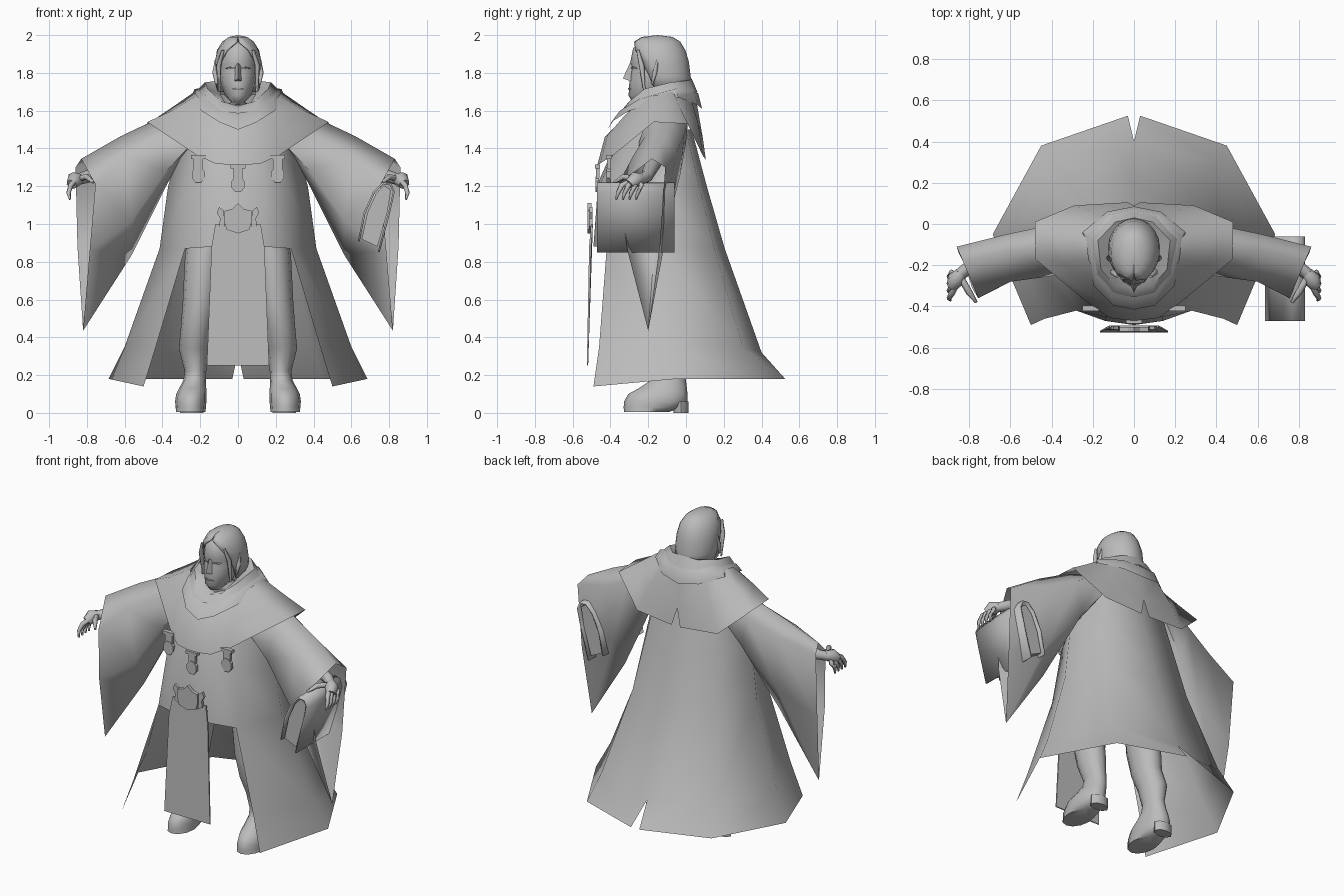
import bpy, bmesh, math
from mathutils import Vector

cloth = bpy.data.materials.new("plain_grey")
cloth.diffuse_color = (0.5, 0.5, 0.5, 1)


def finish(name, bm, mirror=False, angle=50, thick=0):
    bmesh.ops.remove_doubles(bm, verts=bm.verts, dist=0.0005)
    bmesh.ops.recalc_face_normals(bm, faces=bm.faces)
    me = bpy.data.meshes.new(name)
    bm.to_mesh(me)
    bm.free()
    ob = bpy.data.objects.new(name, me)
    bpy.context.collection.objects.link(ob)
    me.materials.append(cloth)
    if mirror:
        m = ob.modifiers.new("mirror", 'MIRROR')
        m.use_clip = True
        m.merge_threshold = 0.001
    if thick:
        s = ob.modifiers.new("thickness", 'SOLIDIFY')
        s.thickness = thick
    bpy.ops.object.select_all(action='DESELECT')
    ob.select_set(True)
    bpy.context.view_layer.objects.active = ob
    bpy.ops.object.shade_smooth_by_angle(angle=math.radians(angle))
    return ob


def loft(rows, closed=False, caps=False, skip=lambda r, c: False, bm=None):
    """Skin a list of equally long point rows."""
    bm = bm or bmesh.new()
    vs = [[bm.verts.new(p) for p in row] for row in rows]
    n = len(rows[0])
    for r in range(len(rows) - 1):
        for c in range(n if closed else n - 1):
            if not skip(r, c):
                d = (c + 1) % n
                bm.faces.new((vs[r][c], vs[r][d], vs[r + 1][d], vs[r + 1][c]))
    if caps:
        bm.faces.new(vs[0])
        bm.faces.new(vs[-1])
    return bm


def oval(z, cx, rx, yf, yb, n=12, start=0):
    """Ring, or arc open at the front when start > 0 (degrees)."""
    out = []
    for i in range(n):
        t = i / n if start == 0 else i / (n - 1)
        a = math.radians(start) + t * (2 * math.pi - 2 * math.radians(start))
        out.append((cx + rx * math.sin(a), (yf + yb) / 2 - math.cos(a) * (yb - yf) / 2, z))
    return out


def tube(bm, pts, radii, n=6):
    """Tapered tube through points."""
    pts = [Vector(p) for p in pts]
    rows = []
    for i, p in enumerate(pts):
        d = pts[min(i + 1, len(pts) - 1)] - pts[max(i - 1, 0)]
        q = d.to_track_quat('Z', 'Y')
        rows.append([p + q @ Vector((radii[i] * math.cos(2 * math.pi * k / n),
                                     radii[i] * math.sin(2 * math.pi * k / n), 0)) for k in range(n)])
    return loft(rows, True, True, bm=bm)


def plate(bm, outline, y0, y1):
    """Front-facing plate from an x, z outline."""
    return loft([[(x, y, z) for x, z in outline] for y in (y0, y1)], True, True, bm=bm)


# robe: columns run from front centre to back centre, open below the belly
robe = [
    [(0, -.34, 1.5), (.12, -.33, 1.5), (.2, -.27, 1.5), (.28, -.14, 1.5), (.2, .0, 1.5), (0, .03, 1.5)],
    [(0, -.465, 1.22), (.14, -.45, 1.22), (.25, -.37, 1.22), (.37, -.15, 1.2), (.24, .07, 1.2), (0, .11, 1.2)],
    [(0, -.49, .88), (.14, -.47, .88), (.28, -.42, .87), (.415, -.14, .87), (.28, .15, .87), (0, .205, .87)],
    [(0, -.49, .87), (.14, -.47, .87), (.435, -.46, .35), (.6, -.08, .35), (.4, .3, .35), (0, .4, .32)],
    [(0, -.49, .86), (.14, -.47, .86), (.5, -.49, .14), (.685, -.05, .18), (.45, .38, .18), (.03, .525, .18)]]
finish("robe", loft(robe, skip=lambda r, c: r >= 2 and c < 2), True, 60)

# front hanging panel
panel = [[(-w, y, z) for w, y, z in rows] + [(w, y, z) for w, y, z in reversed(rows)]
         for rows in ([(.12, -.503, 1.0), (.14, -.513, .88), (.165, -.525, .25)],
                      [(.12, -.493, 1.0), (.14, -.503, .88), (.165, -.518, .25)])]
finish("front_panel", loft(panel, True, True), angle=30)

# shoulder cape with a small notch in the back hem
cape = [
    [(0, -.34, 1.55), (.1, -.32, 1.58), (.17, -.27, 1.62), (.22, -.17, 1.68), (.23, -.07, 1.7), (.14, .02, 1.69), (0, .05, 1.68)],
    [(0, -.43, 1.46), (.12, -.415, 1.47), (.2, -.35, 1.49), (.35, -.19, 1.6), (.36, -.03, 1.61), (.22, .065, 1.53), (0, .09, 1.45)],
    [(0, -.47, 1.31), (.12, -.455, 1.32), (.22, -.385, 1.365), (.48, -.17, 1.54), (.48, .01, 1.53), (.29, .09, 1.36), (.03, .105, 1.34)]]
finish("shoulder_cape", loft(cape), True, 80)

# folded cowl around the neck, two overlapping layers
outer = [
    [(0, -.415, 1.5), (.1, -.395, 1.54), (.195, -.3, 1.6), (.25, -.04, 1.67), (.13, .06, 1.63), (0, .085, 1.61)],
    [(0, -.37, 1.57), (.11, -.35, 1.6), (.19, -.25, 1.66), (.23, -.06, 1.715), (.12, .045, 1.7), (0, .065, 1.69)],
    [(0, -.29, 1.6), (.09, -.28, 1.62), (.15, -.2, 1.69), (.16, -.08, 1.72), (.09, .0, 1.73), (0, .02, 1.73)]]
finish("outer_cowl", loft(outer), True, 60)
inner = [
    [(0, -.355, 1.585), (.1, -.335, 1.6), (.185, -.25, 1.65), (.215, -.07, 1.71), (.11, .04, 1.7), (0, .06, 1.7)],
    [(0, -.31, 1.625), (.09, -.3, 1.65), (.16, -.22, 1.715), (.175, -.08, 1.75), (.09, .01, 1.76), (0, .03, 1.77)],
    [(0, -.22, 1.61), (.06, -.2, 1.63), (.09, -.16, 1.68), (.1, -.09, 1.72), (.06, -.03, 1.74), (0, -.02, 1.74)]]
finish("inner_cowl", loft(inner), True, 60)

# neck, head and nose
head = [oval(z, 0, rx, yf, yb) for z, rx, yf, yb in (
    (1.52, .09, -.25, -.05), (1.63, .07, -.24, -.06), (1.645, .035, -.285, -.1), (1.68, .07, -.304, -.08),
    (1.75, .093, -.3, -.04), (1.8, .1, -.295, -.02), (1.83, .1, -.288, -.02), (1.85, .102, -.296, -.01),
    (1.93, .092, -.28, -.03), (1.97, .06, -.24, -.07))]
finish("head", loft(head, True, True), angle=70)
bm = loft([[(-.02, -.29, 1.755), (0, -.334, 1.77), (.02, -.29, 1.755)],
           [(-.012, -.285, 1.85), (0, -.298, 1.85), (.012, -.285, 1.85)]], True, True)
finish("nose", bm, angle=80)
bm = bmesh.new()
for s in (-1, 1):
    tube(bm, [(s * .02, -.288, 1.826), (s * .045, -.28, 1.828), (s * .065, -.262, 1.824)], [.003, .006, .003])
tube(bm, [(-.03, -.293, 1.715), (0, -.302, 1.716), (.03, -.293, 1.715)], [.002, .006, .002])
finish("eyes_and_mouth", bm)

# hair shell, parted around the face
hair = [oval(z, 0, rx, yf, yb, 15, st) for z, rx, yf, yb, st in (
    (1.7, .112, -.23, .03, 62), (1.78, .126, -.255, .025, 56), (1.86, .124, -.283, .015, 48),
    (1.92, .112, -.29, -.003, 32), (1.965, .085, -.275, -.03, 5), (1.99, .05, -.235, -.07, .5),
    (2.0, 0, -.15, -.15, .5))]
finish("hair", loft(hair), angle=70, thick=.008)
bm = bmesh.new()
for s in (-1, 1):
    tube(bm, [(s * .08, -.255, 1.92), (s * .102, -.235, 1.84), (s * .1, -.22, 1.7)], [.008, .014, .006])
    tube(bm, [(s * .117, -.15, 1.87), (s * .122, -.165, 1.8), (s * .115, -.18, 1.74)], [.006, .014, .006])
finish("hair_locks", bm, angle=80)

# wide hanging sleeves
sleeve = [
    [(.3, -.1, 1.6), (.28, .01, 1.54), (.25, -.0, 1.43), (.24, -.12, 1.41), (.24, -.25, 1.43), (.28, -.22, 1.52)],
    [(.44, -.1, 1.55), (.43, -.01, 1.47), (.38, -.03, 1.26), (.37, -.14, 1.22), (.38, -.25, 1.28), (.42, -.22, 1.46)],
    [(.62, -.13, 1.465), (.62, -.05, 1.38), (.59, -.09, 1.02), (.56, -.17, .84), (.56, -.26, 1.02), (.6, -.28, 1.36)],
    [(.83, -.18, 1.345), (.86, -.11, 1.3), (.85, -.14, .88), (.82, -.2, .435), (.785, -.31, .86), (.755, -.36, 1.21)]]
finish("sleeves", loft(sleeve, True), True, 75)

# forearms, palms and fingers
bm = bmesh.new()
tube(bm, [(.6, -.17, 1.33), (.8, -.21, 1.25), (.85, -.25, 1.235)], [.045, .033, .03], 8)
tube(bm, [(.84, -.24, 1.24), (.865, -.27, 1.235), (.88, -.3, 1.21)], [.03, .042, .03], 8)
for i in range(4):
    y = -.345 + i * .035
    tube(bm, [(.86, -.29 + i * .012, 1.23), (.885, y + .005, 1.205), (.897, y - .015, 1.165),
              (.89, y - .025, 1.13)], [.014, .015, .012, .006])
tube(bm, [(.84, -.26, 1.24), (.8, -.33, 1.25), (.765, -.38, 1.22)], [.017, .016, .007])
finish("hands", bm, True, 70)

# book carried under one hand: curved cover and pages
cover = [(.635, .91), (.665, 1.06), (.715, 1.17), (.765, 1.22), (.81, 1.215), (.83, 1.17), (.805, 1.06), (.75, .85)]
finish("book_cover", loft([[(x, y, z) for x, z in cover] for y in (-.47, -.06)]), thick=.01)
pages = [(.655, .92), (.685, 1.06), (.73, 1.16), (.772, 1.205), (.81, 1.18), (.79, 1.06), (.738, .88)]
finish("book_pages", plate(None, pages, -.455, -.075))

# trousers and boots, with a separate heel block
leg = [oval(z, cx, rx, yf, yb) for z, cx, rx, yf, yb in (
    (1.0, .13, .1, -.24, 0), (.85, .175, .105, -.26, 0), (.6, .2, .092, -.27, -.03), (.45, .22, .083, -.25, -.04),
    (.34, .235, .078, -.21, -.01), (.22, .225, .057, -.17, -.01), (.17, .23, .06, -.19, 0),
    (.13, .24, .072, -.25, .005), (.1, .247, .08, -.305, .008), (.06, .25, .083, -.328, .008),
    (.03, .25, .08, -.33, -.02), (.005, .25, .078, -.328, -.09))]
bm = loft(leg, True, True)
loft([oval(z, .245, .062, -.065, .012, 8) for z in (0, .06)], True, True, bm=bm)
finish("legs_and_boots", bm, True, 60)

# chest pendants: strap plus rounded drop
bm = bmesh.new()
for cx, cz, y in ((-.21, 1.27, -.405), (0, 1.22, -.465), (.21, 1.27, -.405)):
    plate(bm, [(cx + .037 * math.sin(k * math.pi / 4 + .39), cz + .045 * math.cos(k * math.pi / 4 + .39) - .01)
               for k in range(8)], y - .015, y + .005)
    plate(bm, [(cx - .025, cz + .02), (cx + .025, cz + .02), (cx + .025, cz + .08), (cx - .025, cz + .08)], y - .012, y + .008)
    plate(bm, [(cx - .04, cz + .075), (cx + .04, cz + .075), (cx + .04, cz + .095), (cx - .04, cz + .095)], y - .018, y + .01)
finish("chest_pendants", bm, angle=30)

# belt buckle with side wings
bm = bmesh.new()
plate(bm, [(-.06, .97), (0, .95), (.06, .97), (.075, 1.02), (.07, 1.07), (.03, 1.08), (0, 1.11),
           (-.03, 1.08), (-.07, 1.07), (-.075, 1.02)], -.522, -.5)
for s in (-1, 1):
    plate(bm, [(s * x, z) for x, z in ((.07, .97), (.1, .99), (.095, 1.03), (.112, 1.06), (.1, 1.09), (.075, 1.07))], -.512, -.495)
finish("belt_buckle", bm, angle=30)
